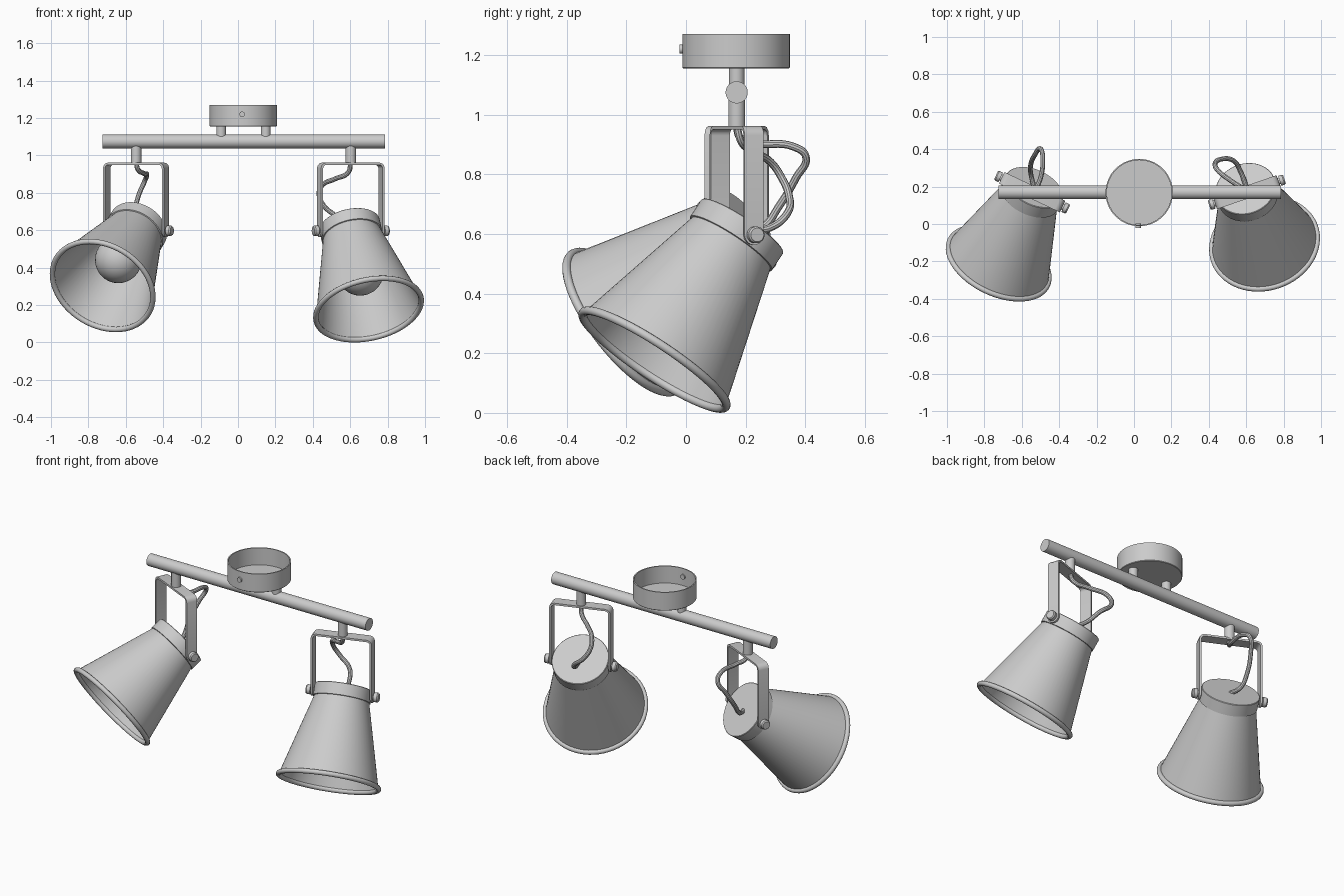
import bpy, bmesh
from math import radians, sin, cos, pi
from mathutils import Matrix, Vector

if "Cube" in bpy.data.objects:
    bpy.data.objects.remove(bpy.data.objects["Cube"])


def finish(ob, matrix=Matrix()):
    """Bake modifiers/curves to mesh, place, and smooth with sharp edges kept."""
    ob.matrix_world = matrix
    bpy.ops.object.select_all(action='DESELECT')
    ob.select_set(True)
    bpy.context.view_layer.objects.active = ob
    bpy.ops.object.convert(target='MESH')
    bpy.ops.object.shade_smooth_by_angle(angle=radians(35))
    return bpy.context.object


def link(name, data):
    ob = bpy.data.objects.new(name, data)
    bpy.context.collection.objects.link(ob)
    return ob


def revolve(name, profile, matrix=Matrix(), steps=64):
    """Spin (radius, z) points around local z."""
    bm = bmesh.new()
    vs = [bm.verts.new((r, 0, z)) for r, z in profile]
    es = [bm.edges.new(p) for p in zip(vs, vs[1:])]
    bmesh.ops.spin(bm, geom=vs + es, cent=(0, 0, 0), axis=(0, 0, 1),
                   angle=2 * pi, steps=steps)
    bmesh.ops.remove_doubles(bm, verts=bm.verts, dist=1e-5)
    bmesh.ops.recalc_face_normals(bm, faces=bm.faces)
    me = bpy.data.meshes.new(name)
    bm.to_mesh(me)
    bm.free()
    return finish(link(name, me), matrix)


def rod(name, r, a, b, matrix=Matrix(), steps=32):
    """Solid cylinder along local z from a to b."""
    return revolve(name, [(0, a), (r, a), (r, b), (0, b)], matrix, steps)


def bracket(name, matrix, half=0.174, top=0.359, w=0.034, fillet=0.025):
    """U-shaped flat strap with rounded arm ends, pivot at local origin."""
    rows = [(half, -w * sin(t), w * cos(t)) for t in
            [radians(a) for a in (88, 70, 50, 25, 0)]]
    for a in (0, 30, 60, 90):
        t = radians(a)
        rows.append((half - fillet + fillet * cos(t), top - fillet + fillet * sin(t), w))
    rows += [(-x, z, y) for x, z, y in reversed(rows)]
    bm = bmesh.new()
    pairs = [(bm.verts.new((x, -y, z)), bm.verts.new((x, y, z))) for x, z, y in rows]
    for (a, b), (c, d) in zip(pairs, pairs[1:]):
        bm.faces.new((a, b, d, c))
    me = bpy.data.meshes.new(name)
    bm.to_mesh(me)
    bm.free()
    ob = link(name, me)
    mod = ob.modifiers.new("thickness", 'SOLIDIFY')
    mod.thickness, mod.offset = 0.012, 0
    finish(ob, matrix)


def cable(name, points):
    cu = bpy.data.curves.new(name, 'CURVE')
    cu.dimensions, cu.bevel_depth = '3D', 0.013
    cu.bevel_resolution, cu.resolution_u, cu.use_fill_caps = 3, 8, True
    sp = cu.splines.new('BEZIER')
    sp.bezier_points.add(len(points) - 1)
    for bp, p in zip(sp.bezier_points, points):
        bp.co = p
        bp.handle_left_type = bp.handle_right_type = 'AUTO'
    finish(link(name, cu))


Y = 0.17
T = Matrix.Translation
ALONG_X = Matrix.Rotation(pi / 2, 4, 'Y')

# ceiling cup, open at the top, with its front screw
revolve("ceiling_cup", [(0, 1.155), (0.177, 1.155), (0.18, 1.158), (0.18, 1.27),
                        (0.173, 1.27), (0.173, 1.164), (0, 1.164)], T((0.028, 0.168, 0)))
rod("cup_screw", 0.015, 0, 0.025,
    T((0.022, 0.003, 1.22)) @ Matrix.Rotation(pi / 2, 4, 'X'), 16)

# horizontal bar and the stems joining it to the cup
rod("bar", 0.037, -0.725, 0.785, T((0, Y, 1.075)) @ ALONG_X, 48)
for i, x in enumerate((-0.09, 0.148)):
    rod(f"cup_stem_{i}", 0.026, 1.08, 1.158, T((x, Y, 0)))


def lamp(side, x, yaw, tilt, cable_points):
    pivot = T((x, Y, 0.597)) @ Matrix.Rotation(radians(yaw), 4, 'Z')
    head = pivot @ Matrix.Rotation(radians(-tilt), 4, 'X')
    rod(side + "_stem", 0.028, 0.955, 1.06, T((x, Y, 0)))
    bracket(side + "_bracket", pivot)

    # pivot knobs on both arms
    for k, s in enumerate((1, -1)):
        revolve(f"{side}_knob_{k}", [(0, 0.15), (0.018, 0.15), (0.018, 0.186), (0.028, 0.186),
                                     (0.028, 0.206), (0.023, 0.213), (0, 0.213)],
                pivot @ Matrix.Rotation(s * pi / 2, 4, 'Y'), 24)

    # hollow shade with collar, then rolled rim
    revolve(side + "_shade", [(0, 0.036), (0.161, 0.036), (0.164, 0.033), (0.164, -0.035),
                              (0.158, -0.037), (0.285, -0.508), (0.278, -0.508),
                              (0.15, -0.03), (0, -0.03)], head)
    revolve(side + "_rim", [(0.287 + 0.0145 * cos(a), -0.51 + 0.0145 * sin(a))
                            for a in [2 * pi * i / 12 for i in range(13)]], head)

    # socket and globe bulb
    rod(side + "_socket", 0.055, -0.12, -0.03, head)
    bulb = [(0, -0.11), (0.045, -0.11), (0.047, -0.145)]
    bulb += [(0.125 * sin(a), -0.27 + 0.125 * cos(a))
             for a in [radians(30 + 10 * i) for i in range(15)]] + [(0, -0.395)]
    revolve(side + "_bulb", bulb, head, 48)
    cable(side + "_cable", cable_points)


lamp("left", -0.545, -25.3, 55,
     [(-.545, .17, .965), (-.535, .18, .925), (-.505, .23, .905), (-.488, .36, .893),
      (-.5, .402, .86), (-.53, .37, .79), (-.553, .31, .69), (-.55, .26, .625),
      (-.532, .19, .61)])
lamp("right", 0.603, 19, 34.9,
     [(.603, .17, .965), (.59, .185, .91), (.52, .23, .875), (.45, .285, .84),
      (.433, .32, .79), (.46, .345, .73), (.53, .34, .67), (.57, .28, .62),
      (.6, .2, .61)])
